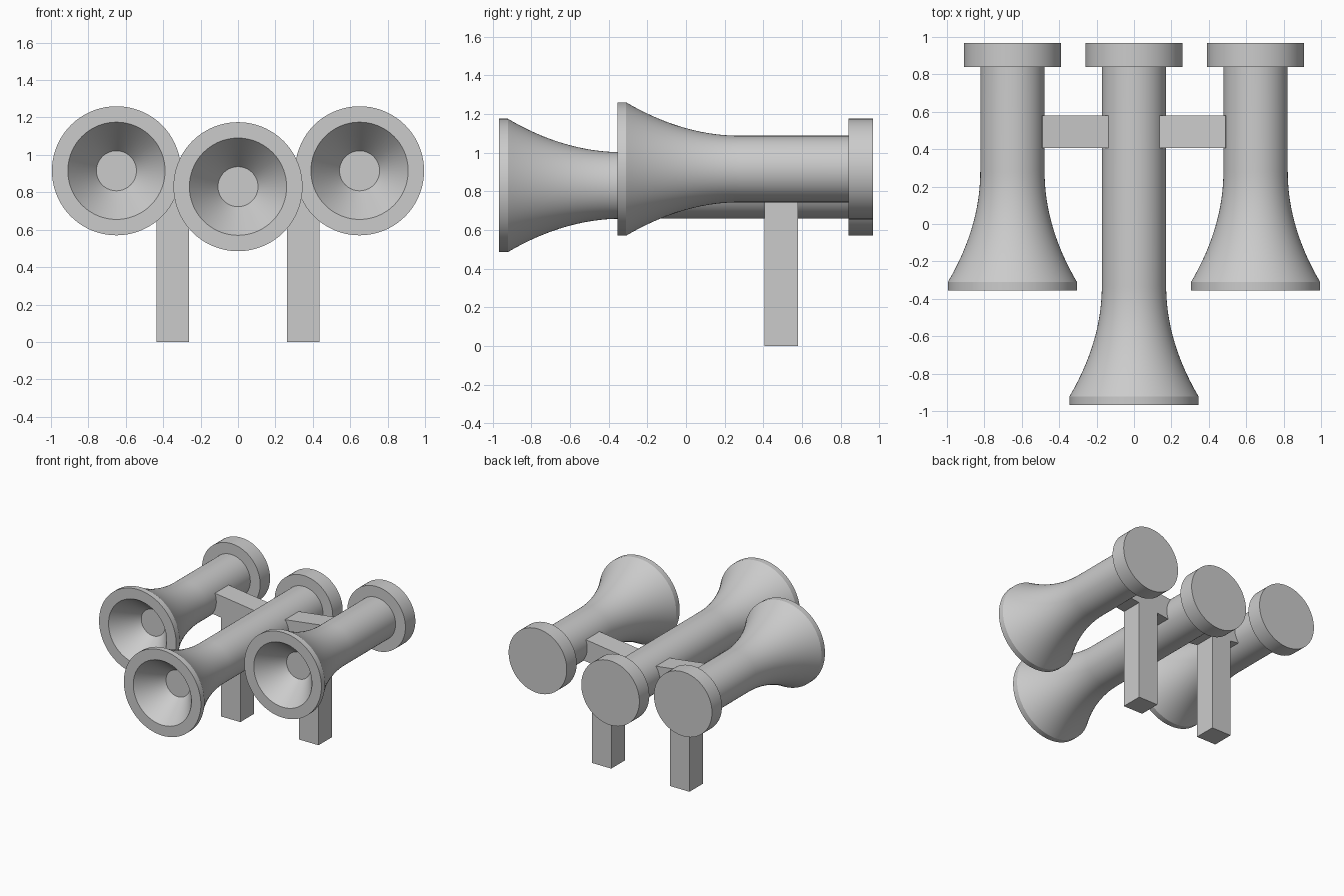
import bpy
import bmesh
from math import atan2, cos, pi, radians, sin

cube = bpy.data.objects.get("Cube")
if cube:
    bpy.data.objects.remove(cube, do_unlink=True)

grey = bpy.data.materials.new("plain grey")
grey.use_nodes = True
colour = (0.6, 0.6, 0.6, 1)
grey.diffuse_color = colour
grey.node_tree.nodes["Principled BSDF"].inputs["Base Color"].default_value = colour

SEGMENTS = 72
SIDE_X, SIDE_Z, MID_Z = 0.65, 0.915, 0.83
BAR_Y, THICK = 0.4925, 0.174


def finish(bm, name, location):
    """Turn a bmesh into a grey object."""
    bmesh.ops.recalc_face_normals(bm, faces=bm.faces)
    mesh = bpy.data.meshes.new(name)
    bm.to_mesh(mesh)
    bm.free()
    mesh.materials.append(grey)
    obj = bpy.data.objects.new(name, mesh)
    obj.location = location
    bpy.context.collection.objects.link(obj)
    return obj


def revolve(name, profile, location):
    """Spin (y, radius) points about the y axis and cap both ends."""
    bm = bmesh.new()
    angles = [2 * pi * i / SEGMENTS for i in range(SEGMENTS)]
    rings = [[bm.verts.new((r * cos(a), y, r * sin(a))) for a in angles]
             for y, r in profile]
    for low, high in zip(rings, rings[1:]):
        for i in range(SEGMENTS):
            j = (i + 1) % SEGMENTS
            bm.faces.new((low[i], low[j], high[j], high[i]))
    bm.faces.new(rings[0])
    bm.faces.new(rings[-1])
    obj = finish(bm, name, location)
    bpy.ops.object.select_all(action="DESELECT")
    obj.select_set(True)
    bpy.context.view_layer.objects.active = obj
    bpy.ops.object.shade_smooth_by_angle(angle=radians(22))


def box(name, size, location, tilt=0):
    bm = bmesh.new()
    bmesh.ops.create_cube(bm, size=1)
    bmesh.ops.scale(bm, vec=size, verts=bm.verts)
    finish(bm, name, location).rotation_euler.y = tilt


def horn(name, x, z, front):
    """Conical mouth, flat rim, flared bell, straight tube and end cap."""
    tube, rim, flare, steps = 0.172, 0.345, 0.59, 20
    profile = [(front + 0.2, 0.107), (front, 0.26), (front, rim)]
    for i in range(steps + 1):
        t = i / steps
        profile.append((front + 0.045 + flare * t,
                        tube + (rim - tube) * (1 - t) ** 2))
    profile += [(0.84, tube), (0.84, 0.26), (0.967, 0.26)]
    revolve(name, profile, (x, 0, z))


# Three horns, the middle one longer and lower
horn("middle_horn", 0, MID_Z, -0.967)
horn("left_horn", SIDE_X, SIDE_Z, -0.355)
horn("right_horn", -SIDE_X, SIDE_Z, -0.355)

# Tilted crossbars between the tubes, each on a square post
slope = atan2(SIDE_Z - MID_Z, SIDE_X)
for side, label in ((1, "left"), (-1, "right")):
    box(label + "_crossbar", (0.356, THICK, THICK),
        (side * SIDE_X / 2, BAR_Y, (SIDE_Z + MID_Z) / 2), -side * slope)
    box(label + "_post", (THICK, THICK, 0.87), (side * 0.35, BAR_Y, 0.435))
